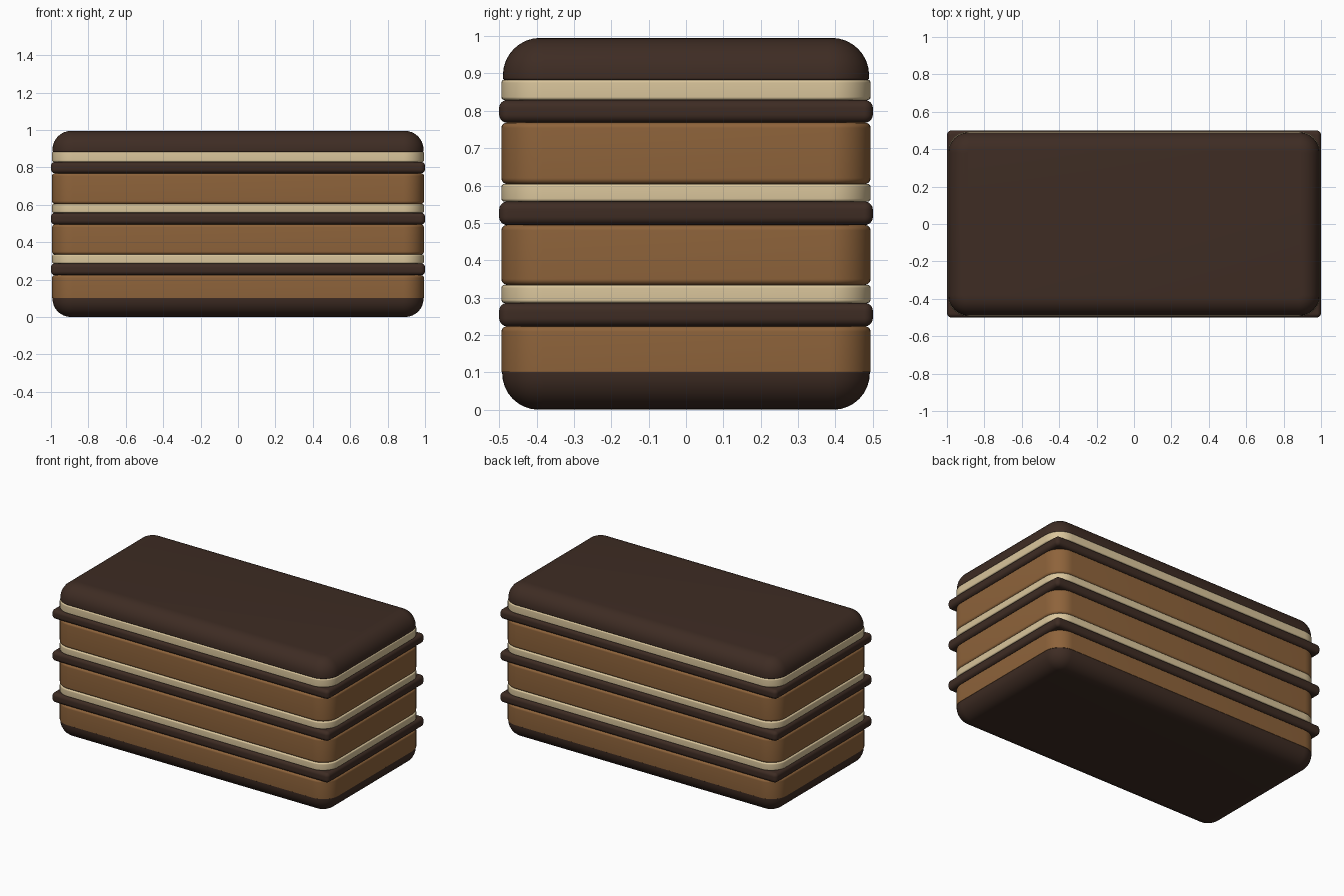
import bpy, bmesh
from math import sin, cos, pi, radians

if "Cube" in bpy.data.objects:
    bpy.data.objects.remove(bpy.data.objects["Cube"])


def material(name, rgb):
    m = bpy.data.materials.new(name)
    m.diffuse_color = (*rgb, 1)
    m.use_nodes = True
    m.node_tree.nodes["Principled BSDF"].inputs["Base Color"].default_value = m.diffuse_color
    return m


CHOCOLATE = material("chocolate", (0.048, 0.025, 0.017))
SPONGE = material("sponge", (0.27, 0.125, 0.043))
CREAM = material("cream", (0.70, 0.56, 0.33))


def rounded_rect(hx, hy, r, steps=10):
    """Plan outline of a rectangle with rounded corners."""
    points = []
    for k, (sx, sy) in enumerate([(1, 1), (-1, 1), (-1, -1), (1, -1)]):
        for i in range(steps + 1):
            a = (k + i / steps) * pi / 2
            points.append((sx * (hx - r) + r * cos(a), sy * (hy - r) + r * sin(a)))
    return points


def slab(name, z0, z1, hx, hy, corner, low, high, mat, steps=8):
    """Rounded slab; low and high are the rim radii of bottom and top."""
    profile = []
    for i in range(steps + 1):
        a = i / steps * pi / 2
        profile.append((low * (1 - sin(a)), z0 + low * (1 - cos(a))))
    for i in range(steps + 1):
        a = i / steps * pi / 2
        profile.append((high * (1 - cos(a)), z1 - high * (1 - sin(a))))
    bm = bmesh.new()
    rings = []
    for inset, z in profile:
        outline = rounded_rect(hx - inset, hy - inset, max(corner - inset, 0.002))
        rings.append([bm.verts.new((x, y, z)) for x, y in outline])
    n = len(rings[0])
    for a, b in zip(rings, rings[1:]):
        for i in range(n):
            j = (i + 1) % n
            bm.faces.new((a[i], a[j], b[j], b[i]))
    bm.faces.new(rings[0][::-1])
    bm.faces.new(rings[-1])
    bmesh.ops.remove_doubles(bm, verts=bm.verts, dist=1e-5)
    mesh = bpy.data.meshes.new(name)
    bm.to_mesh(mesh)
    bm.free()
    mesh.materials.append(mat)
    obj = bpy.data.objects.new(name, mesh)
    bpy.context.collection.objects.link(obj)
    bpy.ops.object.select_all(action='DESELECT')
    obj.select_set(True)
    bpy.context.view_layer.objects.active = obj
    bpy.ops.object.shade_smooth_by_angle(angle=radians(40))


# Rounded chocolate base and top glaze
slab("chocolate_base", 0.0, 0.102, 0.992, 0.492, 0.11, 0.098, 0.001, CHOCOLATE)
slab("top_glaze", 0.882, 0.995, 0.992, 0.49, 0.11, 0.006, 0.1, CHOCOLATE)

# Repeating sponge, chocolate sheet and cream layers: sponge, sheet, cream and end heights
levels = [
    (0.101, 0.223, 0.286, 0.334),
    (0.334, 0.494, 0.557, 0.604),
    (0.604, 0.768, 0.829, 0.883),
]
for n, (z0, z1, z2, z3) in enumerate(levels, 1):
    low = 0.001 if n == 1 else 0.016
    slab(f"sponge_layer_{n}", z0, z1, 0.994, 0.494, 0.11, low, 0.014, SPONGE)
    slab(f"chocolate_sheet_{n}", z1, z2, 1.0, 0.5, 0.024, 0.022, 0.022, CHOCOLATE)
    slab(f"cream_layer_{n}", z2, z3, 0.994, 0.494, 0.11, 0.008, 0.008, CREAM)
